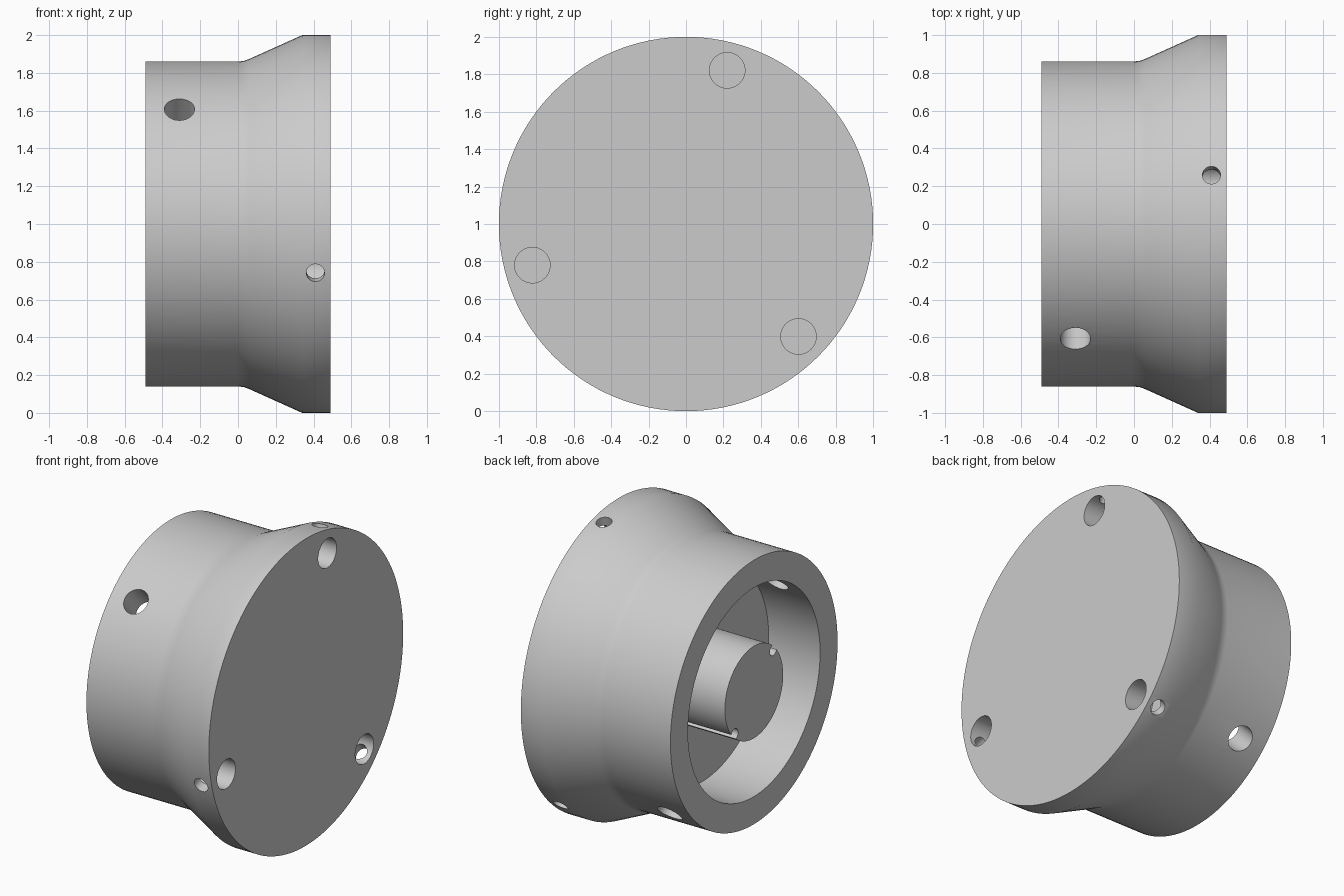
import bpy, bmesh
from math import cos, sin, radians, tau
from mathutils import Vector, Matrix

cube = bpy.data.objects.get("Cube")
if cube:
    bpy.data.objects.remove(cube, do_unlink=True)

CENTRE = Vector((0, 0, 1))

grey = bpy.data.materials.new("plain_grey")
grey.use_nodes = True
grey.diffuse_color = (0.6, 0.6, 0.6, 1)
grey.node_tree.nodes["Principled BSDF"].inputs["Base Color"].default_value = (0.6, 0.6, 0.6, 1)


def new_object(name, bm):
    bmesh.ops.recalc_face_normals(bm, faces=bm.faces)
    mesh = bpy.data.meshes.new(name)
    bm.to_mesh(mesh)
    bm.free()
    mesh.materials.append(grey)
    obj = bpy.data.objects.new(name, mesh)
    bpy.context.collection.objects.link(obj)
    return obj


def polar(x, radius, degrees):
    """Point at a given x, radius and angle about the main axis."""
    a = radians(degrees)
    return CENTRE + Vector((x, radius * cos(a), radius * sin(a)))


def drill(target, start, end, radius):
    """Cut a round hole from start to end."""
    axis = end - start
    bm = bmesh.new()
    turn = axis.to_track_quat('Z', 'Y').to_matrix().to_4x4()
    bmesh.ops.create_cone(bm, cap_ends=True, segments=40, radius1=radius, radius2=radius,
                          depth=axis.length,
                          matrix=Matrix.Translation((start + end) / 2) @ turn)
    cutter = new_object("hole_cutter", bm)
    cutter.hide_render = True
    mod = target.modifiers.new("hole", 'BOOLEAN')
    mod.operation = 'DIFFERENCE'
    mod.solver = 'EXACT'
    mod.object = cutter
    bpy.ops.object.modifier_apply(modifier=mod.name)
    bpy.data.objects.remove(cutter, do_unlink=True)


# Flanged cup with centre post, turned about the x axis
profile = [(-0.49, 0), (-0.49, 0.3), (-0.12, 0.3), (-0.12, 0.68), (-0.49, 0.68),
           (-0.49, 0.86), (0, 0.86), (0.03, 0.863), (0.06, 0.874),
           (0.34, 1), (0.49, 1), (0.49, 0)]
bm = bmesh.new()
verts = [bm.verts.new(polar(x, r, 90)) for x, r in profile]
edges = [bm.edges.new(pair) for pair in zip(verts, verts[1:])]
bmesh.ops.spin(bm, geom=verts + edges, cent=CENTRE, axis=(1, 0, 0),
               angle=tau, steps=128, use_merge=True)
bmesh.ops.remove_doubles(bm, verts=bm.verts, dist=0.0005)
# Merge the flat ends into single faces
bmesh.ops.dissolve_limit(bm, angle_limit=radians(0.5), verts=bm.verts, edges=bm.edges)
body = new_object("flanged_cup", bm)
bpy.context.view_layer.objects.active = body
body.select_set(True)

# Blind holes in the flange face, each met by a small radial screw hole
for angle in (75, 195, 315):
    drill(body, polar(0.29, 0.85, angle), polar(0.6, 0.85, angle), 0.095)
    drill(body, polar(0.41, 0.85, angle), polar(0.41, 1.1, angle), 0.048)

# Side holes through the cup wall, and matching grooves along the post
for angle in (135, 315):
    drill(body, polar(-0.31, 0.5, angle), polar(-0.31, 1, angle), 0.08)
    drill(body, polar(-0.6, 0.28, angle), polar(-0.123, 0.28, angle), 0.035)

bpy.ops.object.shade_smooth_by_angle(angle=radians(30))
